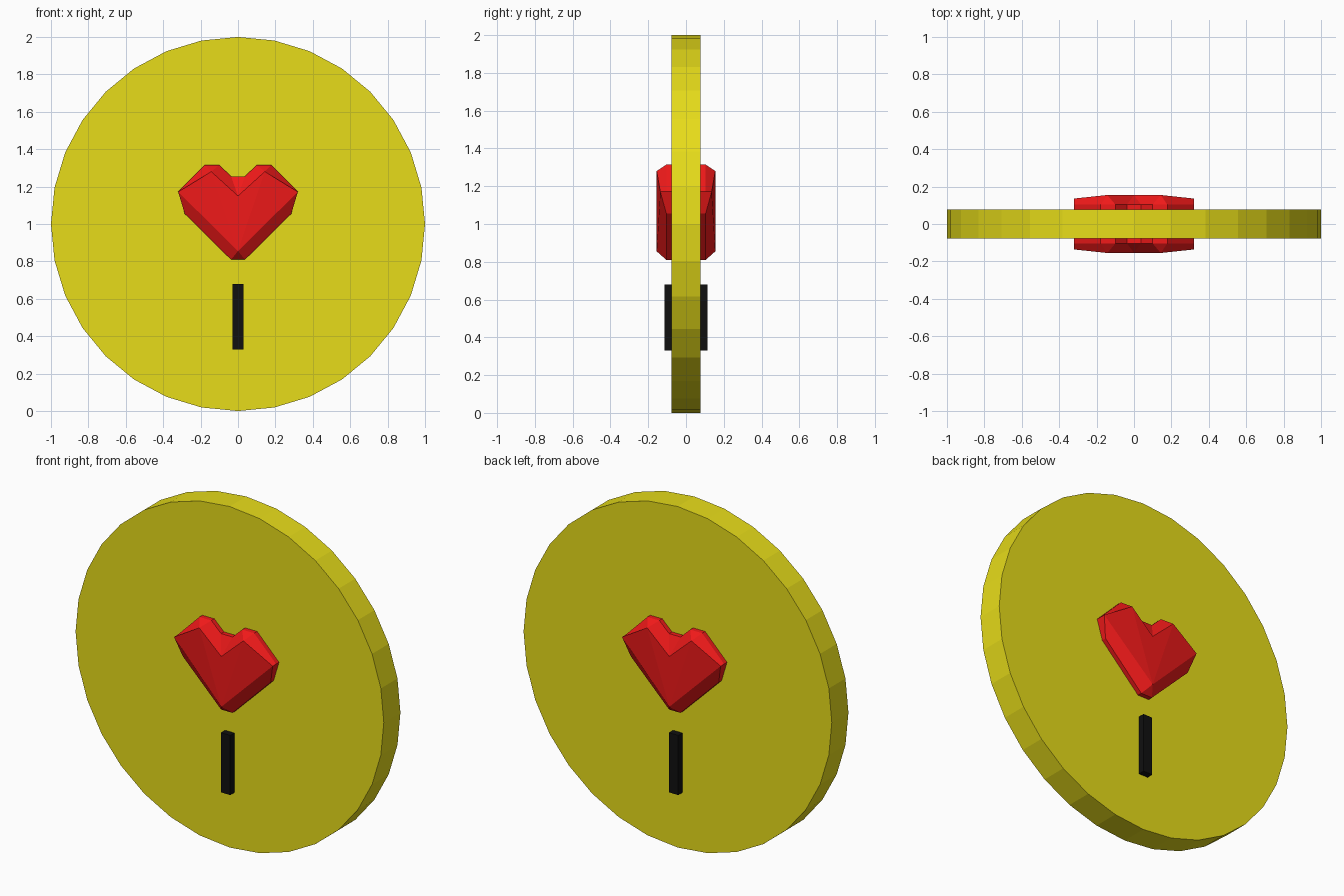
import bpy, bmesh, math

if "Cube" in bpy.data.objects:
    bpy.data.objects.remove(bpy.data.objects["Cube"])


def material(name, color):
    m = bpy.data.materials.new(name)
    m.diffuse_color = (*color, 1)
    m.use_nodes = True
    m.node_tree.nodes["Principled BSDF"].inputs["Base Color"].default_value = m.diffuse_color
    return m


# Coin-like disc, 32 flat sides, standing upright
bpy.ops.mesh.primitive_cylinder_add(vertices=32, radius=1, depth=0.154,
                                    location=(0, 0, 1),
                                    rotation=(math.radians(90), 0, 0))
disc = bpy.context.object
disc.name = "disc"
disc.data.materials.append(material("yellow", (0.8, 0.72, 0.01)))

# Black slot bar passing through the disc
bpy.ops.mesh.primitive_cube_add(size=1, location=(0, 0, 0.505))
bar = bpy.context.object
bar.name = "slot_bar"
bar.scale = (0.06, 0.23, 0.35)
bar.data.materials.append(material("black", (0.005, 0.005, 0.005)))

# Faceted heart: one half outline, mirrored left/right and front/back
E = 0.104   # depth of the outline ring
F = 0.155   # depth of the raised face
half_ring = [(0.037, 1.255), (0.10, 1.315), (0.178, 1.315),
             (0.32, 1.172), (0.285, 1.055), (0.037, 0.81)]
notch, lobe, tip, base = (0, F, 1.15), (0.143, F, 1.28), (0.32, 0.136, 1.172), (0, F, 0.855)

bm = bmesh.new()


def face(points, sx, sy):
    bm.faces.new([bm.verts.new((sx * x, sy * y, z)) for x, y, z in points])


for sy in (-1, 1):
    r = [(x, E, z) for x, z in half_ring]
    for sx in (-1, 1):
        face([notch, lobe, base], sx, sy)
        face([lobe, tip, base], sx, sy)
        face([notch, r[0], r[1], lobe], sx, sy)
        face([lobe, r[1], r[2]], sx, sy)
        face([lobe, r[2], r[3], tip], sx, sy)
        face([tip, r[3], r[4]], sx, sy)
        face([tip, r[4], r[5], base], sx, sy)
    for center, corner in ((notch, r[0]), (base, r[5])):
        face([center, corner, (-corner[0], corner[1], corner[2])], 1, sy)

# Outline wall joining front and back
loop = half_ring + [(-x, z) for x, z in reversed(half_ring)]
for (ax, az), (bx, bz) in zip(loop, loop[1:] + loop[:1]):
    face([(ax, -E, az), (bx, -E, bz), (bx, E, bz), (ax, E, az)], 1, 1)

bmesh.ops.remove_doubles(bm, verts=bm.verts, dist=0.0005)
bmesh.ops.recalc_face_normals(bm, faces=bm.faces)
mesh = bpy.data.meshes.new("heart")
bm.to_mesh(mesh)
bm.free()
mesh.materials.append(material("red", (0.88, 0.01, 0.01)))
heart = bpy.data.objects.new("heart", mesh)
bpy.context.collection.objects.link(heart)
